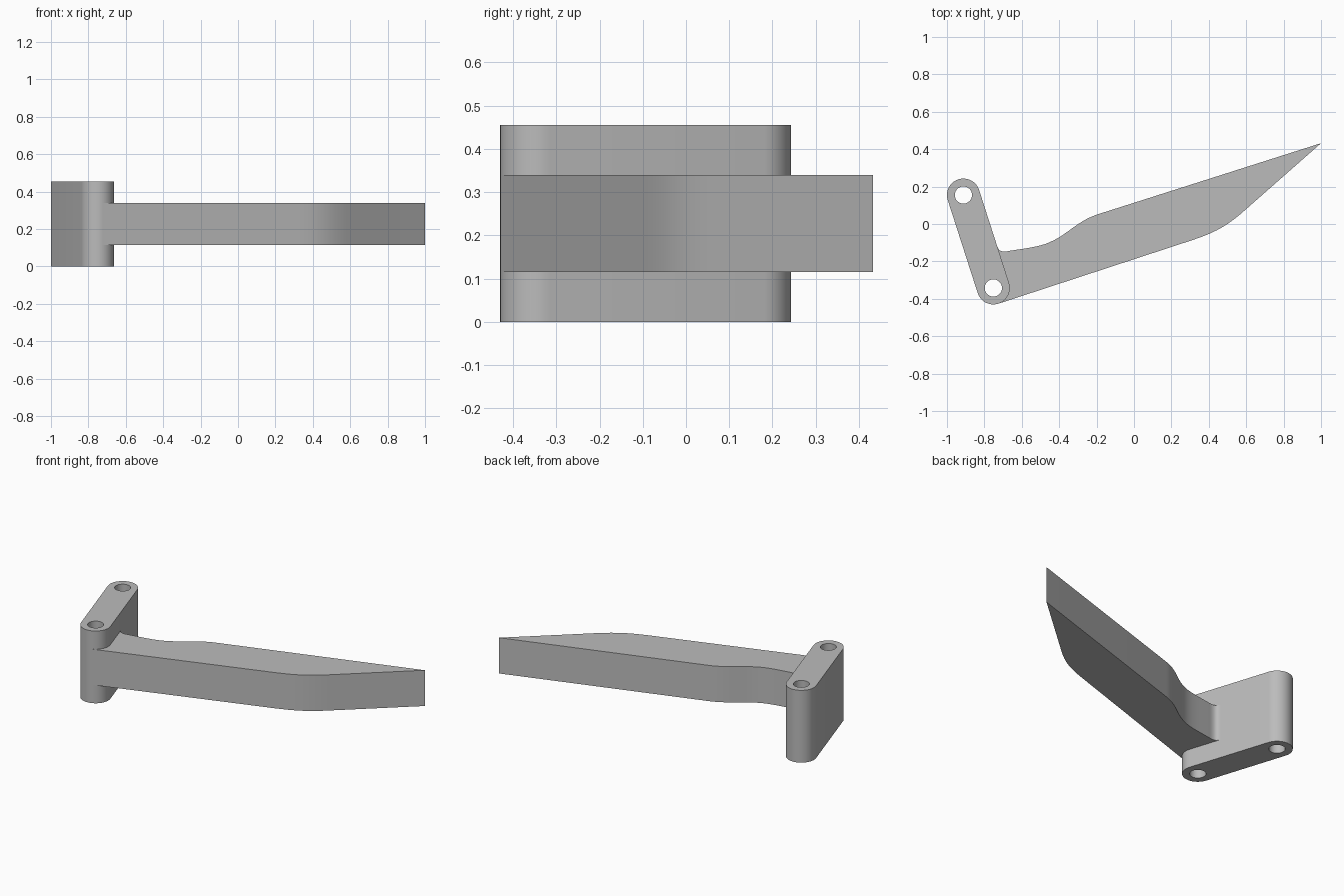
import bpy, bmesh, math
from mathutils import Vector
from mathutils.geometry import interpolate_bezier

cube = bpy.data.objects.get("Cube")
if cube:
    bpy.data.objects.remove(cube)

# Single grey finish
GREY = (0.5, 0.5, 0.5, 1)
grey = bpy.data.materials.new("plain grey")
grey.use_nodes = True
grey.diffuse_color = GREY
for node in grey.node_tree.nodes:
    if node.type == 'BSDF_PRINCIPLED':
        node.inputs["Base Color"].default_value = GREY


def plate(name, loops, z0, z1):
    """Fill the outline (first loop) with holes (other loops) and extrude it."""
    bm = bmesh.new()
    edges = []
    for loop in loops:
        vs = [bm.verts.new((p[0], p[1], z0)) for p in loop]
        edges += [bm.edges.new((a, b)) for a, b in zip(vs, vs[1:] + vs[:1])]
    bmesh.ops.triangle_fill(bm, edges=edges, use_beauty=True, use_dissolve=False)
    top = bmesh.ops.extrude_face_region(bm, geom=bm.faces[:], use_keep_orig=True)
    verts = [g for g in top["geom"] if isinstance(g, bmesh.types.BMVert)]
    bmesh.ops.translate(bm, verts=verts, vec=(0, 0, z1 - z0))
    bmesh.ops.recalc_face_normals(bm, faces=bm.faces[:])
    mesh = bpy.data.meshes.new(name)
    bm.to_mesh(mesh)
    bm.free()
    mesh.materials.append(grey)
    obj = bpy.data.objects.new(name, mesh)
    bpy.context.collection.objects.link(obj)
    bpy.ops.object.select_all(action='DESELECT')
    obj.select_set(True)
    bpy.context.view_layer.objects.active = obj
    bpy.ops.object.shade_smooth_by_angle(angle=math.radians(30))
    return obj


def arc(c, r, start, sweep, n):
    return [c + r * Vector((math.cos(start + sweep * i / n), math.sin(start + sweep * i / n)))
            for i in range(n + 1)]


def bend(*pts, n=16):
    return [Vector(p[:2]) for p in interpolate_bezier(*[Vector((x, y, 0)) for x, y in pts], n)]


# Link: rounded bar with a through hole at each end
front_pin, back_pin = Vector((-0.752, -0.342)), Vector((-0.912, 0.155))
R, HOLE = 0.088, 0.046
axis = back_pin - front_pin
side = math.atan2(axis.y, axis.x) - math.pi / 2
outline = arc(back_pin, R, side, math.pi, 24) + arc(front_pin, R, side + math.pi, math.pi, 24)
holes = [arc(p, HOLE, 0, math.tau, 32)[:-1] for p in (front_pin, back_pin)]
plate("pivot_link", [outline] + holes, 0, 0.455)

# Arm: tapering blade, its root tucked into the link beside the hole
blade = [Vector((-0.725, -0.426))]
blade += bend((0.3, -0.09), (0.42, -0.05), (0.49, -0.02), (0.6, 0.08))
blade += [Vector((1, 0.432))]
blade += bend((-0.19, 0.053), (-0.31, 0.015), (-0.36, -0.065), (-0.47, -0.105))
blade += bend((-0.47, -0.105), (-0.53, -0.127), (-0.62, -0.135), (-0.685, -0.147))[1:]
blade += bend((-0.685, -0.147), (-0.71, -0.148), (-0.723, -0.145), (-0.731, -0.12), n=8)[1:]
blade += [Vector(p) for p in ((-0.75, -0.13), (-0.72, -0.26), (-0.685, -0.33), (-0.69, -0.38))]
plate("blade_arm", [blade], 0.115, 0.34)
